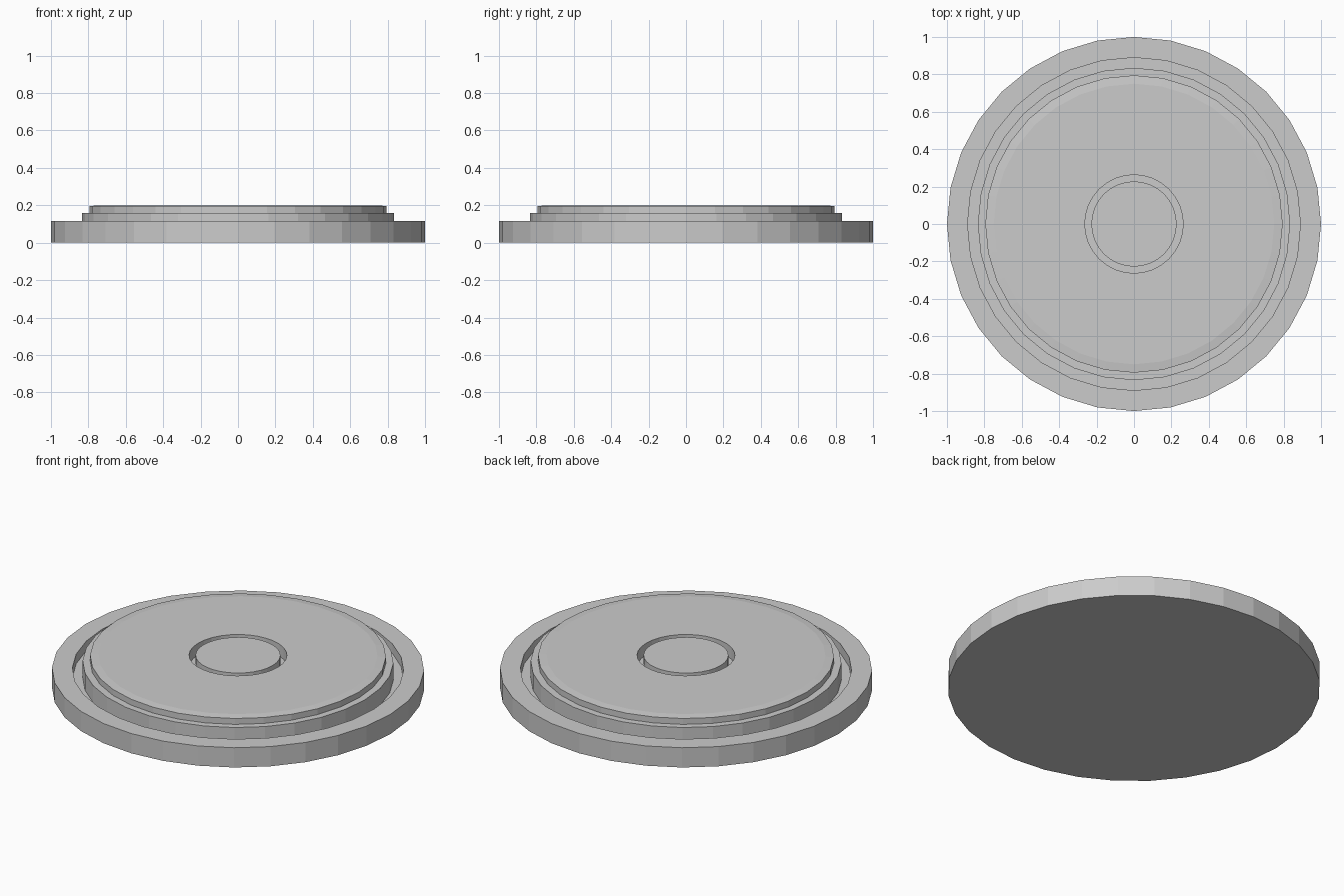
import bpy, bmesh, math

if "Cube" in bpy.data.objects:
    bpy.data.objects.remove(bpy.data.objects["Cube"])

SIDES = 32


def lathe(name, profile):
    """Turn a (radius, z) profile about z; radius 0 ends become single points."""
    bm = bmesh.new()
    rings = []
    for r, z in profile:
        if r == 0:
            rings.append([bm.verts.new((0, 0, z))] * SIDES)
        else:
            rings.append([bm.verts.new((r * math.cos(2 * math.pi * i / SIDES),
                                        r * math.sin(2 * math.pi * i / SIDES), z))
                          for i in range(SIDES)])
    for a, b in zip(rings, rings[1:]):
        for i in range(SIDES):
            j = (i + 1) % SIDES
            bm.faces.new(dict.fromkeys((a[i], a[j], b[j], b[i])))
    bmesh.ops.recalc_face_normals(bm, faces=bm.faces)
    mesh = bpy.data.meshes.new(name)
    bm.to_mesh(mesh)
    bm.free()
    obj = bpy.data.objects.new(name, mesh)
    bpy.context.collection.objects.link(obj)
    return obj


# Stepped round plate: underside, rim, outer groove, shoulder, softened top,
# inner groove and flush centre button
lathe("stepped_disc", [
    (0, 0), (1.0, 0), (1.0, 0.117),
    (0.89, 0.117), (0.89, 0.06), (0.835, 0.06),
    (0.835, 0.16), (0.795, 0.16),
    (0.795, 0.195), (0.75, 0.2),
    (0.263, 0.2), (0.263, 0.13), (0.228, 0.13),
    (0.228, 0.2), (0, 0.2),
])
